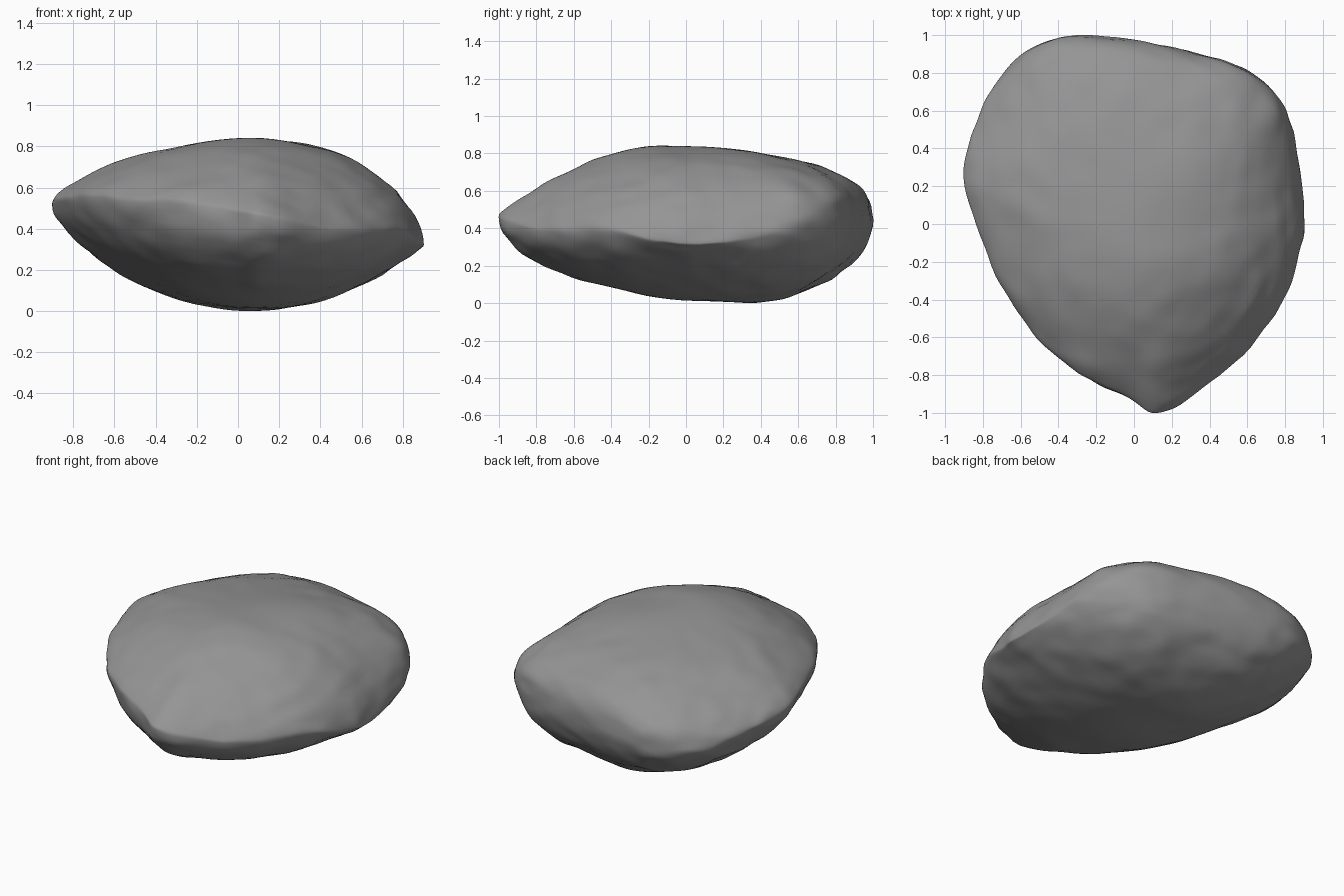
import bpy
import bmesh
import math
from mathutils import Vector, noise

if "Cube" in bpy.data.objects:
    bpy.data.objects.remove(bpy.data.objects["Cube"], do_unlink=True)

# Rim of the boulder, counter-clockwise from its front tip:
# x, y, rim height, steepness of the upper dome, steepness of the belly
RIM = [
    (.13, -1, .46, .9, .45),
    (.45, -.81, .4, .82, .5),
    (.75, -.48, .4, .68, .6),
    (.88, -.15, .34, .6, .85),
    (.9, .04, .32, .6, 1),
    (.86, .42, .36, .56, .7),
    (.77, .65, .46, .5, .45),
    (.57, .83, .48, .42, .4),
    (.28, .91, .48, .37, .42),
    (-.2, 1, .45, .35, .5),
    (-.5, .97, .42, .44, .6),
    (-.7, .8, .42, .55, .65),
    (-.8, .61, .46, .6, .68),
    (-.88, .42, .51, .65, .68),
    (-.905, .2, .53, .68, .68),
    (-.75, -.22, .56, .72, .6),
    (-.57, -.54, .55, .75, .5),
    (-.3, -.79, .53, .8, .45),
    (-.03, -.92, .49, .88, .45),
]
TOP = Vector((.1, -.12, .845))
BOTTOM = Vector((.08, .32, 0))
STEPS = 8     # columns between rim points
RINGS = 28    # rings in each half


def rim_at(column):
    """Smooth closed curve through the rim table."""
    i, t = column // STEPS, (column % STEPS) / STEPS
    a, b, c, d = (RIM[(i + k) % len(RIM)] for k in (-1, 0, 1, 2))
    return [q + t / 2 * (r - p + t * (2 * p - 5 * q + 4 * r - s + t * (3 * (q - r) + s - p)))
            for p, q, r, s in zip(a, b, c, d)]


def softened(columns, index):
    """Average of the neighbouring columns, used away from the rim."""
    reach = 2 * STEPS
    near = [columns[(index + k) % len(columns)] for k in range(-reach, reach + 1)]
    return [sum(values) / len(near) for values in zip(*near)]


def dome_point(rim, soft, upper, u):
    """Point on the arc from an apex (u = 0) to the rim (u = 1)."""
    apex = TOP if upper else BOTTOM
    angle = u * math.pi / 2
    spread = math.sin(angle)
    x, y, z, dome, belly = (s + (r - s) * spread ** 2 for r, s in zip(rim, soft))
    rise = max(0, math.cos(angle)) ** (2 * (dome if upper else belly))
    return Vector((apex.x + (x - apex.x) * spread,
                   apex.y + (y - apex.y) * spread,
                   z + (apex.z - z) * rise))


def weathered(p):
    """Broad swells, with finer chipping towards the sides."""
    side = min(1, Vector((p.x, p.y)).length)
    swell = noise.noise_vector(p * 2.6) * .012
    chips = noise.noise_vector(Vector((p.x, p.y, p.z * 1.8)) * 7) * .012 * side
    return p + swell + chips


# Skin: rings from the upper apex, over the rim, to the lower apex
columns = [rim_at(c) for c in range(len(RIM) * STEPS)]
soft_columns = [softened(columns, c) for c in range(len(columns))]
bm = bmesh.new()
rings = []
for k in range(1, 2 * RINGS):
    upper = k <= RINGS
    u = k / RINGS if upper else 2 - k / RINGS
    rings.append([bm.verts.new(dome_point(r, s, upper, u))
                  for r, s in zip(columns, soft_columns)])
for ring, lower in zip(rings, rings[1:]):
    for c in range(len(ring)):
        bm.faces.new((ring[c - 1], lower[c - 1], lower[c], ring[c]))
for ring, apex in ((rings[0], TOP), (rings[-1], BOTTOM)):
    tip = bm.verts.new(apex)
    for c in range(len(ring)):
        bm.faces.new((ring[c - 1], ring[c], tip))

# Round the joins slightly, then weather the surface
for _ in range(3):
    bmesh.ops.smooth_vert(bm, verts=bm.verts, factor=.5,
                          use_axis_x=True, use_axis_y=True, use_axis_z=True)
for v in bm.verts:
    v.co = weathered(v.co)
bmesh.ops.recalc_face_normals(bm, faces=bm.faces)

# Centre the boulder and rest it on the ground
low = Vector([min(v.co[i] for v in bm.verts) for i in range(3)])
high = Vector([max(v.co[i] for v in bm.verts) for i in range(3)])
middle = (low + high) / 2
bmesh.ops.translate(bm, verts=bm.verts, vec=(-middle.x, -middle.y, -low.z))

mesh = bpy.data.meshes.new("boulder")
bm.to_mesh(mesh)
bm.free()
boulder = bpy.data.objects.new("boulder", mesh)
bpy.context.collection.objects.link(boulder)

# Plain grey stone
stone = bpy.data.materials.new("grey stone")
stone.use_nodes = True
colour = (.3, .3, .3, 1)
stone.diffuse_color = colour
shader = stone.node_tree.nodes["Principled BSDF"]
shader.inputs["Base Color"].default_value = colour
shader.inputs["Roughness"].default_value = .9
mesh.materials.append(stone)

bpy.context.view_layer.objects.active = boulder
boulder.select_set(True)
bpy.ops.object.shade_smooth()
